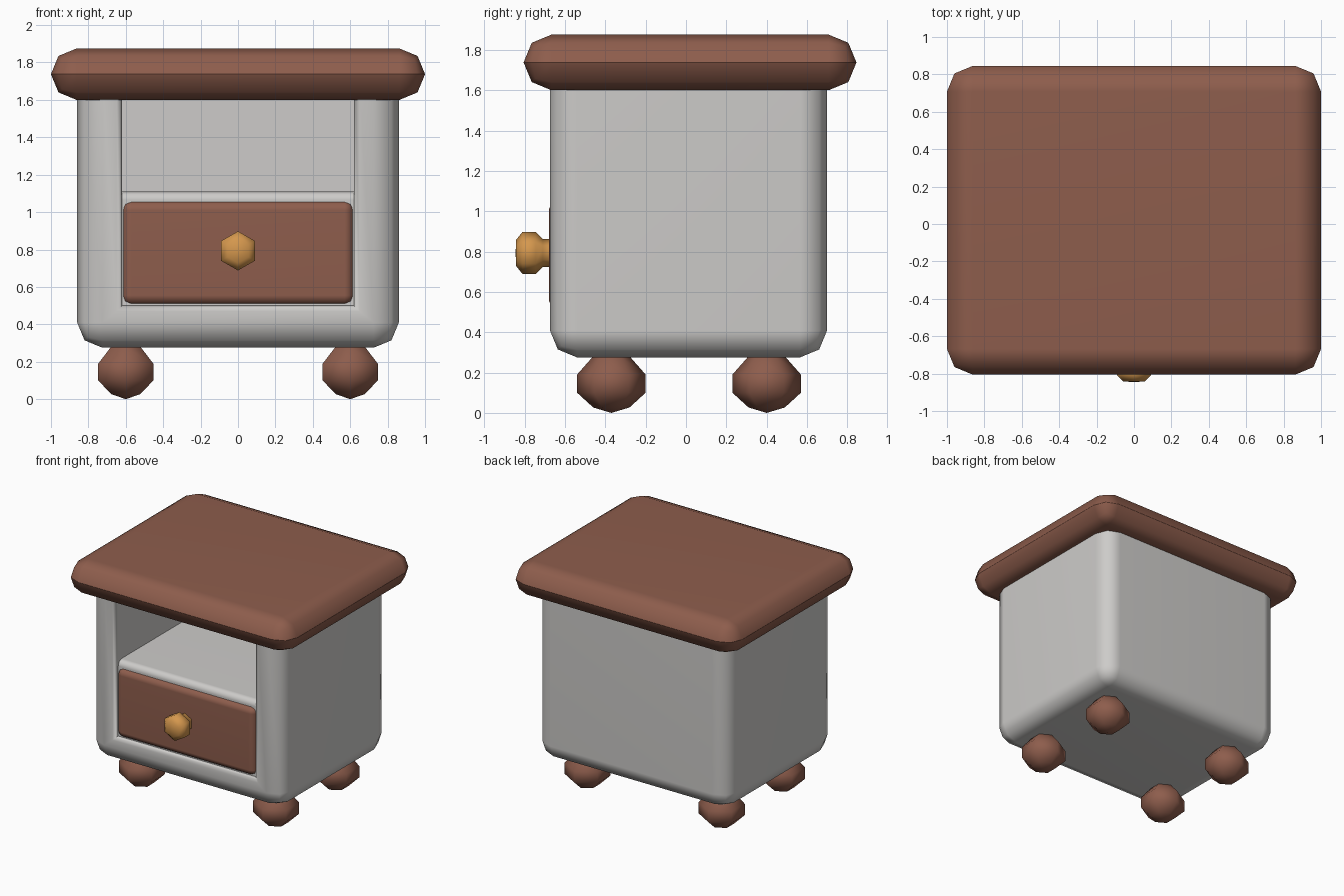
import bpy, bmesh, math
from mathutils import Matrix

if "Cube" in bpy.data.objects:
    bpy.data.objects.remove(bpy.data.objects["Cube"])


def material(name, rgb):
    m = bpy.data.materials.new(name)
    m.diffuse_color = (*rgb, 1)
    m.use_nodes = True
    m.node_tree.nodes["Principled BSDF"].inputs["Base Color"].default_value = m.diffuse_color
    return m


BROWN = material("brown wood", (0.27, 0.11, 0.073))
GREY = material("pale grey paint", (0.61, 0.60, 0.585))
GOLD = material("gold", (0.66, 0.31, 0.075))


def finish(bm, name, mat, angle=60, weighted=True):
    bmesh.ops.recalc_face_normals(bm, faces=bm.faces)
    me = bpy.data.meshes.new(name)
    bm.to_mesh(me)
    bm.free()
    for p in me.polygons:
        p.use_smooth = True
    me.set_sharp_from_angle(angle=math.radians(angle))
    me.materials.append(mat)
    ob = bpy.data.objects.new(name, me)
    bpy.context.collection.objects.link(ob)
    if weighted:
        mod = ob.modifiers.new("weighted normals", 'WEIGHTED_NORMAL')
        mod.keep_sharp = True
    return ob


def box(lo, hi, bevel, pick=lambda e: True):
    """Box between two corners, with the picked edges rounded in two steps."""
    bm = bmesh.new()
    bmesh.ops.create_cube(bm, size=1)
    for v in bm.verts:
        v.co = [lo[i] if v.co[i] < 0 else hi[i] for i in range(3)]
    bmesh.ops.bevel(bm, geom=[e for e in bm.edges if pick(e)], offset=bevel,
                    segments=2, profile=0.5, affect='EDGES', clamp_overlap=True)
    return bm


def lathe(profile, matrix, sides=6):
    """Turn (radius, height) points around z, vertices on the +-y axis."""
    bm = bmesh.new()
    rings = []
    for r, h in profile:
        if r == 0:
            rings.append([bm.verts.new((0, 0, h))] * sides)
        else:
            rings.append([bm.verts.new((r * math.sin(i * math.tau / sides),
                                        r * math.cos(i * math.tau / sides), h))
                          for i in range(sides)])
    for a, b in zip(rings, rings[1:]):
        for i in range(sides):
            j = (i + 1) % sides
            bm.faces.new(dict.fromkeys((a[i], a[j], b[j], b[i])))
    bm.transform(matrix)
    return bm


# Table top
finish(box((-1, -0.805, 1.6), (1, 0.845, 1.875), 0.137), "table_top", BROWN)

# Cabinet body: rounded sides and bottom, front opening inset and pushed in
TOP = 1.72
bm = box((-0.86, -0.675, 0.275), (0.86, 0.70, TOP), 0.135,
         lambda e: min(v.co.z for v in e.verts) < 1)
bm.normal_update()
front = max((f for f in bm.faces if f.normal.y < -0.9), key=lambda f: f.calc_area())
bmesh.ops.inset_individual(bm, faces=[front], thickness=0.1)
mid = front.calc_center_median().z
for v in front.verts:
    v.co.x = math.copysign(0.62, v.co.x)
    v.co.z = 0.5 if v.co.z < mid else 1.66
rim = list(front.edges)
inner = bmesh.ops.extrude_discrete_faces(bm, faces=[front])["faces"][0]
for v in inner.verts:
    v.co.y = 0.58
rim = [e for e in bm.edges if all(abs(v.co.y + 0.675) < 1e-4 and abs(abs(v.co.x) - 0.62) < 1e-4
                                  and 0.49 < v.co.z < 1.67 for v in e.verts)]
bmesh.ops.bevel(bm, geom=rim, offset=0.03, segments=2, profile=0.5, affect='EDGES')
finish(bm, "cabinet_body", GREY)

# Shelf block behind and above the drawer front, rounded along its front top edge
finish(box((-0.621, -0.645, 0.49), (0.621, 0.59, 1.11), 0.045,
           lambda e: all(v.co.y < 0 and v.co.z > 1 for v in e.verts)), "shelf", GREY)

# Drawer front
finish(box((-0.62, -0.679, 0.505), (0.62, -0.55, 1.06), 0.05), "drawer_front", BROWN)

# Drawer knob, turned along -y
knob = [(0.07, 0.66), (0.07, 0.71), (0.105, 0.745), (0.105, 0.81), (0.065, 0.842), (0, 0.845)]
turn = Matrix.Translation((0, 0, 0.793)) @ Matrix.Rotation(math.radians(90), 4, 'X')
finish(lathe(knob, turn), "drawer_knob", GOLD, 65, False)

# Bun feet
foot = [(0, 0), (0.09, 0.027), (0.17, 0.10), (0.17, 0.19), (0.095, 0.275), (0.07, 0.30), (0, 0.30)]
for ns, y in (("front", -0.37), ("back", 0.40)):
    for side, x in (("left", -0.6), ("right", 0.6)):
        finish(lathe(foot, Matrix.Translation((x, y, 0))), f"{ns}_{side}_foot", BROWN, 65, False)
